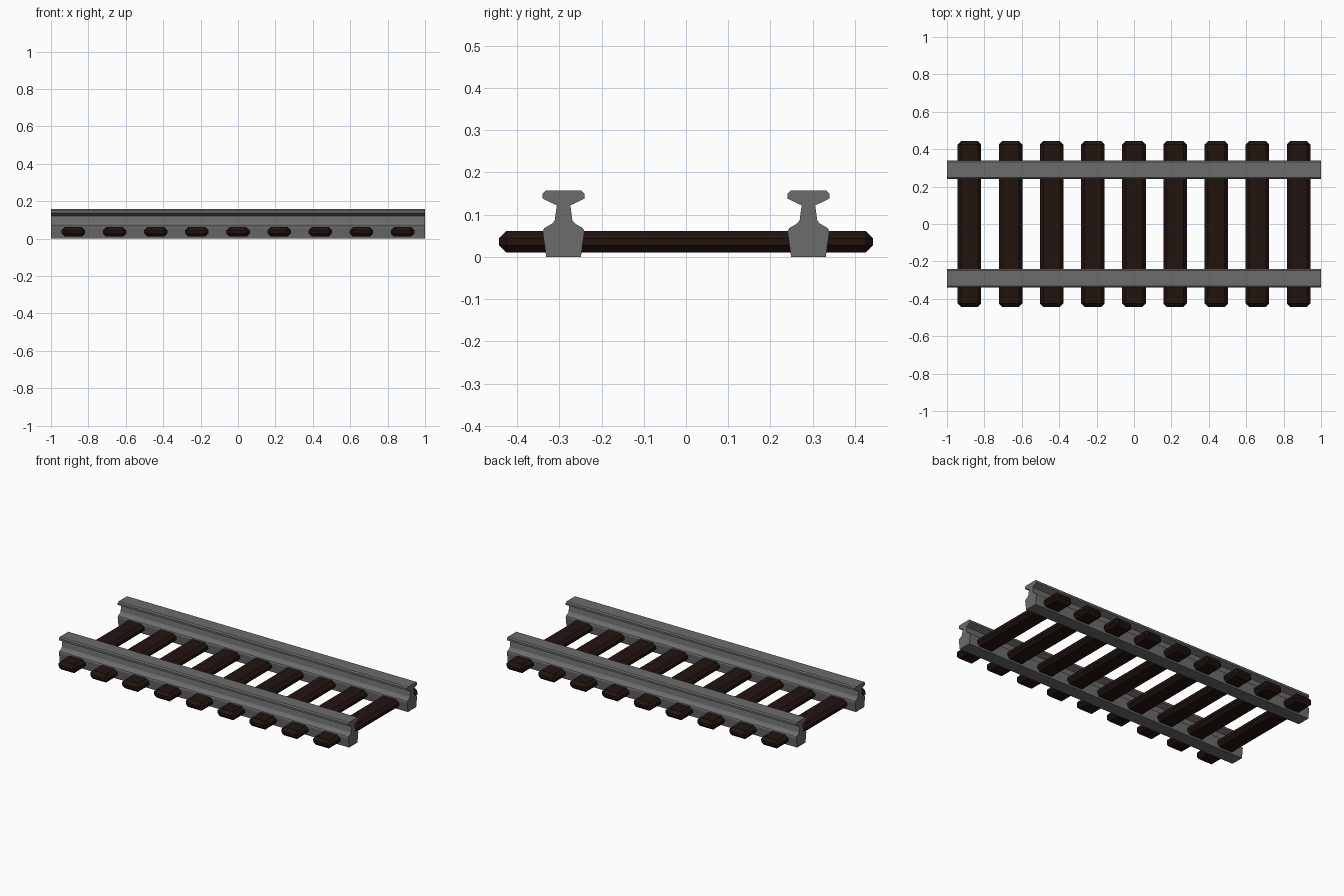
import bpy, bmesh

if "Cube" in bpy.data.objects:
    bpy.data.objects.remove(bpy.data.objects["Cube"])

def material(name, rgb):
    m = bpy.data.materials.new(name)
    m.diffuse_color = (*rgb, 1)
    m.use_nodes = True
    m.node_tree.nodes["Principled BSDF"].inputs["Base Color"].default_value = m.diffuse_color
    return m

steel = material("dark_steel", (0.15, 0.15, 0.15))
wood = material("dark_wood", (0.016, 0.007, 0.005))

def finish(bm, name, mat):
    bmesh.ops.recalc_face_normals(bm, faces=bm.faces)
    me = bpy.data.meshes.new(name)
    bm.to_mesh(me)
    bm.free()
    me.materials.append(mat)
    ob = bpy.data.objects.new(name, me)
    bpy.context.collection.objects.link(ob)
    return ob

# Rail: half profile (half width, height) mirrored and extruded along x
HALF = [(0.041, 0.0), (0.0495, 0.06), (0.046, 0.068), (0.027, 0.079), (0.021, 0.086),
        (0.016, 0.122), (0.0495, 0.138), (0.0495, 0.150), (0.042, 0.157)]
PROFILE = HALF + [(-y, z) for y, z in reversed(HALF)]

def rail(name, y0):
    bm = bmesh.new()
    cap = bm.faces.new([bm.verts.new((-1, y0 + y, z)) for y, z in PROFILE])
    out = bmesh.ops.extrude_face_region(bm, geom=[cap], use_keep_orig=True)
    moved = [g for g in out["geom"] if isinstance(g, bmesh.types.BMVert)]
    bmesh.ops.translate(bm, verts=moved, vec=(2, 0, 0))
    return finish(bm, name, steel)

rail("rail_front", -0.29)
rail("rail_back", 0.29)

# Sleepers: chamfered beams spaced evenly along the track
def sleeper(name, x):
    bm = bmesh.new()
    bmesh.ops.create_cube(bm, size=1)
    bmesh.ops.scale(bm, verts=bm.verts, vec=(0.126, 0.886, 0.052))
    bmesh.ops.bevel(bm, geom=bm.edges[:], offset=0.018, segments=1,
                    affect='EDGES', profile=0.5)
    ob = finish(bm, name, wood)
    ob.location = (x, 0, 0.036)

for i in range(9):
    sleeper(f"sleeper_{i + 1}", (i - 4) * 0.22)
